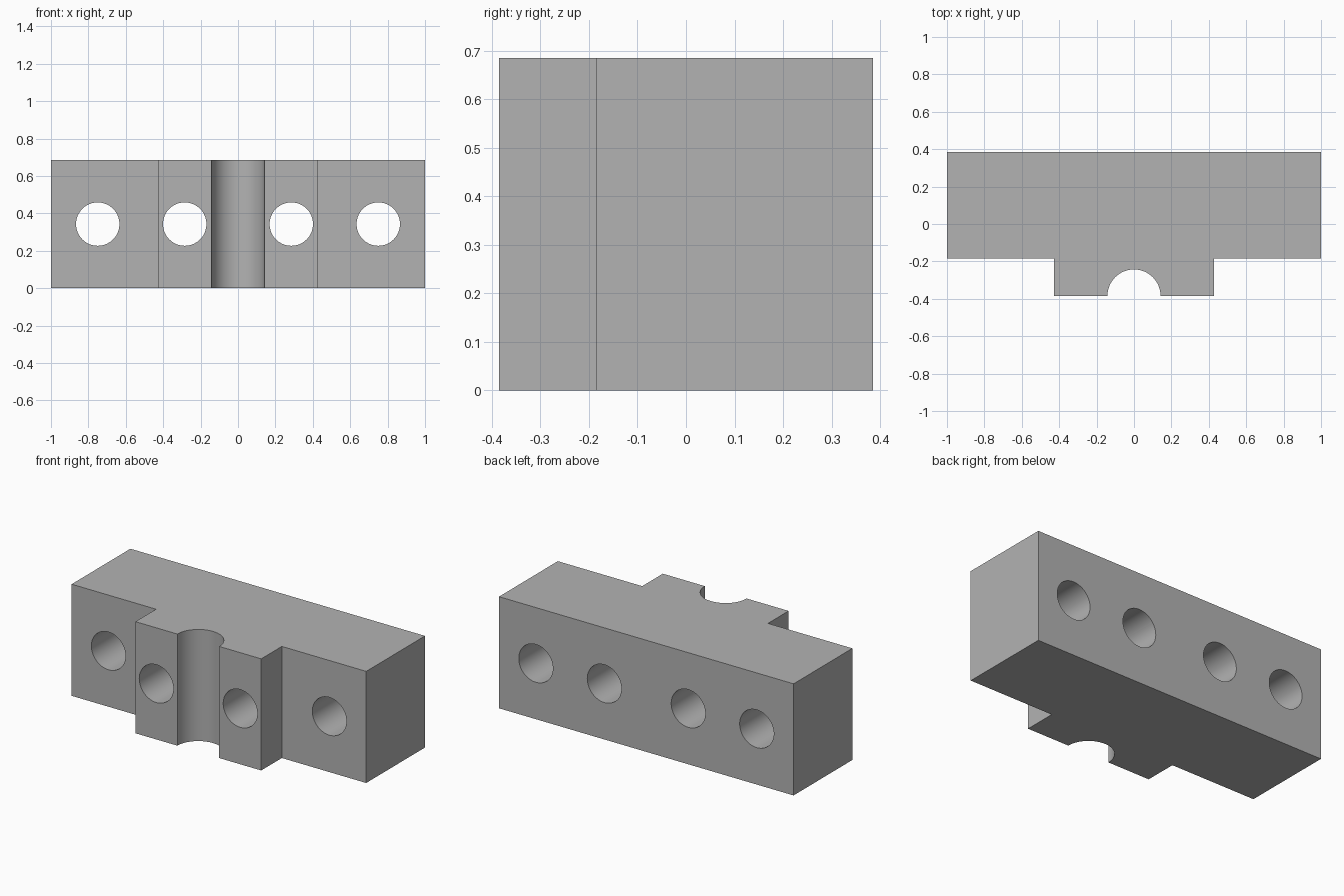
import bpy
import bmesh
from math import cos, sin, pi, radians

cube = bpy.data.objects.get("Cube")
if cube:
    bpy.data.objects.remove(cube, do_unlink=True)

HEIGHT = 0.685
BACK, STEP, FRONT = 0.385, -0.185, -0.385
HALF_BOSS, GROOVE_R, HOLE_R = 0.427, 0.142, 0.116
ARC_STEPS = 48

grey = bpy.data.materials.new("plain grey")
grey.use_nodes = True
colour = (0.45, 0.45, 0.45, 1)
grey.diffuse_color = colour
grey.node_tree.nodes["Principled BSDF"].inputs["Base Color"].default_value = colour

# Block outline: straight back, stepped front boss, half-round groove
arc = [(-GROOVE_R * cos(pi * i / ARC_STEPS), FRONT + GROOVE_R * sin(pi * i / ARC_STEPS))
       for i in range(ARC_STEPS + 1)]
outline = ([(-1, BACK), (-1, STEP), (-HALF_BOSS, STEP), (-HALF_BOSS, FRONT)] + arc
           + [(HALF_BOSS, FRONT), (HALF_BOSS, STEP), (1, STEP), (1, BACK)])

bm = bmesh.new()
base = bm.faces.new([bm.verts.new((x, y, 0)) for x, y in outline])
top = bmesh.ops.extrude_face_region(bm, geom=[base])["geom"]
bmesh.ops.translate(bm, vec=(0, 0, HEIGHT),
                    verts=[v for v in top if isinstance(v, bmesh.types.BMVert)])
bmesh.ops.recalc_face_normals(bm, faces=bm.faces)
mesh = bpy.data.meshes.new("clamp_block")
bm.to_mesh(mesh)
bm.free()
mesh.materials.append(grey)
block = bpy.data.objects.new("clamp_block", mesh)
bpy.context.collection.objects.link(block)

# Four bolt holes, bored from front to back
cutters = []
for x in (-0.75, -0.285, 0.285, 0.75):
    bpy.ops.mesh.primitive_cylinder_add(vertices=64, radius=HOLE_R, depth=2,
                                        location=(x, 0, HEIGHT / 2),
                                        rotation=(pi / 2, 0, 0))
    cutter = bpy.context.object
    cutter.name = "bolt_hole_cutter"
    cutter.hide_render = True
    cutter.data.materials.append(grey)
    bore = block.modifiers.new("bolt_hole", "BOOLEAN")
    bore.operation = "DIFFERENCE"
    bore.solver = "EXACT"
    bore.object = cutter
    cutters.append(cutter)

bpy.ops.object.select_all(action="DESELECT")
block.select_set(True)
bpy.context.view_layer.objects.active = block
for name in [m.name for m in block.modifiers]:
    bpy.ops.object.modifier_apply(modifier=name)
for cutter in cutters:
    bpy.data.objects.remove(cutter, do_unlink=True)

# Smooth bores and groove, crisp block edges
bpy.ops.object.shade_smooth_by_angle(angle=radians(30))
